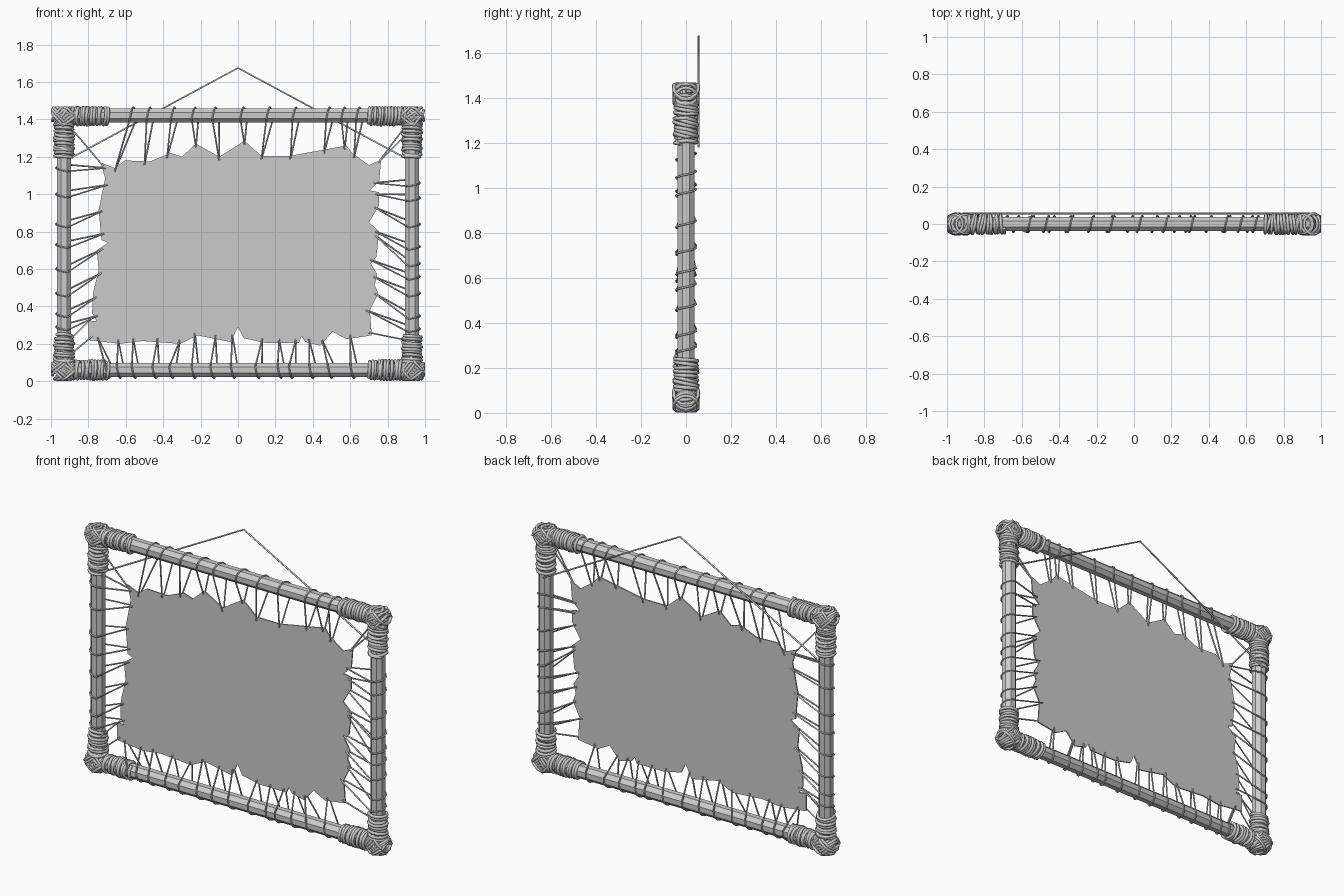
import bpy, bmesh, math, random
from mathutils import Vector

if "Cube" in bpy.data.objects:
    bpy.data.objects.remove(bpy.data.objects["Cube"])

random.seed(4)
XB, ZT, ZB = 0.93, 1.42, 0.06      # bar centre lines
R = 0.041                          # bar radius


def cords(name, paths, radius, closed=False):
    """One mesh of thin four-sided cords following the given point paths."""
    cu = bpy.data.curves.new(name, 'CURVE')
    cu.dimensions = '3D'
    cu.bevel_depth = radius
    cu.bevel_resolution = 1
    cu.use_fill_caps = True
    for pts in paths:
        sp = cu.splines.new('POLY')
        sp.points.add(len(pts) - 1)
        for p, q in zip(sp.points, pts):
            p.co = (*q, 1)
        sp.use_cyclic_u = closed
    ob = bpy.data.objects.new(name, cu)
    bpy.context.collection.objects.link(ob)
    bpy.ops.object.select_all(action='DESELECT')
    ob.select_set(True)
    bpy.context.view_layer.objects.active = ob
    bpy.ops.object.convert(target='MESH')
    return ob


def bar(name, a, b):
    """Octagonal pole with flats facing front and side."""
    a, b = Vector(a), Vector(b)
    d = b - a
    bpy.ops.mesh.primitive_cylinder_add(vertices=8, radius=R, depth=d.length)
    ob = bpy.context.object
    ob.name = name
    for v in ob.data.vertices:
        c, s = math.cos(math.pi / 8), math.sin(math.pi / 8)
        x, y, z = v.co
        v.co = (x * c - y * s, x * s + y * c, z)
    ob.location = (a + b) / 2
    if abs(d.x) > abs(d.z):
        ob.rotation_euler = (0, math.pi / 2, 0)


# Frame poles
bar("top_pole", (-0.96, 0, ZT), (0.96, 0, ZT))
bar("bottom_pole", (-0.96, 0, ZB), (0.96, 0, ZB))
bar("left_pole", (-XB, 0, 0.025), (-XB, 0, 1.45))
bar("right_pole", (XB, 0, 0.025), (XB, 0, 1.45))


def clamp(p):
    return Vector((max(-0.992, min(0.992, p.x)), p.y, max(0.009, min(1.462, p.z))))


def coil(origin, axis, start, end):
    """Untidy winding around a pole."""
    origin, axis = Vector(origin), Vector(axis)
    side = axis.cross(Vector((0, 1, 0)))
    turns = int(abs(end - start) / 0.0165)
    n, pts = 12, []
    for t in range(turns):
        tilt, r = random.uniform(-0.012, 0.012), random.uniform(0.045, 0.052)
        for k in range(n):
            a = 2 * math.pi * k / n
            s = start + (end - start) * (t + k / n) / turns + tilt * math.sin(a)
            pts.append(clamp(origin + axis * s + side * r * math.cos(a)
                             + Vector((0, r * math.sin(a), 0))))
    return pts


def lashing(corner, d):
    """Loops crossing the joint diagonally."""
    corner, d = Vector(corner), Vector(d).normalized()
    e = d.cross(Vector((0, 1, 0)))
    loops = []
    for i in range(6):
        off, skew = -0.04 + 0.016 * i, random.uniform(-0.2, 0.2)
        b = random.uniform(0.048, 0.056)
        loops.append([clamp(corner + e * (off + skew * 0.06 * math.cos(a))
                            + d * 0.07 * math.cos(a) + Vector((0, b * math.sin(a), 0)))
                      for a in [2 * math.pi * k / 14 for k in range(14)]])
    return loops


# Corner bindings
for sx, xn in ((-1, "left"), (1, "right")):
    for sz, z, zn, reach in ((1, ZT, "top", 0.225), (-1, ZB, "bottom", 0.185)):
        c = (sx * XB, 0, z)
        cords(f"{zn}_{xn}_binding", [coil(c, (0, 0, -sz), -0.01, reach),
                                     coil(c, (-sx, 0, 0), 0.03, 0.235)], 0.009)
        cords(f"{zn}_{xn}_lashing", lashing(c, (sx, 0, sz)) + lashing(c, (sx, 0, -sz)),
              0.008, True)

# Stretched hide with ragged edge, (x, z) clockwise from top left
outline = [(-.735, 1.17), (-.66, 1.14), (-.605, 1.18), (-.47, 1.175), (-.36, 1.22),
           (-.30, 1.20), (-.225, 1.27), (-.10, 1.20), (.035, 1.285), (.125, 1.205),
           (.28, 1.205), (.58, 1.26), (.61, 1.22), (.70, 1.155), (.765, 1.185),
           (.755, 1.07), (.705, 1.02), (.755, 1.01), (.755, .94), (.70, .85),
           (.755, .80), (.74, .665), (.71, .63), (.745, .57), (.73, .515), (.75, .47),
           (.705, .38), (.715, .245), (.58, .225), (.505, .265), (.44, .19), (.36, .21),
           (.34, .24), (.325, .205), (.145, .205), (.03, .23), (0, .29), (-.04, .21),
           (-.215, .245), (-.31, .2), (-.51, .215), (-.63, .2), (-.80, .22), (-.80, .325),
           (-.755, .32), (-.78, .365), (-.775, .47), (-.745, .595), (-.755, .70),
           (-.695, .74), (-.73, .755), (-.745, .915), (-.71, 1.085)]
bm = bmesh.new()
face = bm.faces.new([bm.verts.new((x, -0.004, z)) for x, z in outline])
ext = bmesh.ops.extrude_face_region(bm, geom=[face])
for v in ext["geom"]:
    if isinstance(v, bmesh.types.BMVert):
        v.co.y = 0.004
bmesh.ops.recalc_face_normals(bm, faces=bm.faces)
me = bpy.data.meshes.new("hide")
bm.to_mesh(me)
bm.free()
bpy.context.collection.objects.link(bpy.data.objects.new("hide", me))


def edge(t, axis, sign):
    """Outermost hide edge where the given coordinate equals t."""
    hits = []
    for p, q in zip(outline, outline[1:] + outline[:1]):
        if min(p[axis], q[axis]) <= t <= max(p[axis], q[axis]) and p[axis] != q[axis]:
            f = (t - p[axis]) / (q[axis] - p[axis])
            hits.append(p[1 - axis] + f * (q[1 - axis] - p[1 - axis]))
    return sign * max(sign * h for h in hits)


def lace(axis, sign, centre, bar_t, hole_t):
    """Cord from a hole in the hide, around the pole and back."""
    def at(t, o, y):
        return Vector((t, y, o)) if axis == 0 else Vector((o, y, t))
    h = edge(hole_t, axis, sign) - sign * 0.02
    pts = [at(hole_t, h, -0.007)]
    for k in range(9):
        a = -math.pi * 0.62 + math.pi * 1.24 * k / 8
        pts.append(at(bar_t - 0.018 + 0.036 * k / 8,
                      centre + sign * 0.045 * math.cos(a), 0.045 * math.sin(a)))
    return pts + [at(hole_t, h, 0.007)]


# Lacing: (position on pole, hole position on hide)
sides = {
    "top": (0, 1, ZT, [(-.56, -.66), (-.47, -.5), (-.34, -.38), (-.23, -.225), (-.12, -.1),
                       (.03, .035), (.17, .125), (.31, .28), (.49, .46), (.57, .57),
                       (.65, .62)]),
    "bottom": (0, -1, ZB, [(-.69, -.75), (-.63, -.64), (-.55, -.56), (-.44, -.43), (-.35, -.31),
                           (-.23, -.23), (-.13, -.12), (-.02, -.03), (.11, .13),
                           (.23, .22), (.29, .31), (.40, .38), (.50, .45), (.62, .60)]),
    "left": (1, -1, -XB, [(1.0, 1.05), (.84, .91), (.73, .79), (.60, .71), (.47, .58),
                          (.36, .45), (.29, .35), (1.14, 1.14)]),
    "right": (1, 1, XB, [(1.06, 1.06), (.98, 1.0), (.84, .93), (.72, .80), (.63, .78),
                         (.56, .65), (.47, .56), (.35, .47), (.28, .38)]),
}
for name, (axis, sign, centre, spots) in sides.items():
    cords(f"{name}_lacing", [lace(axis, sign, centre, *s) for s in spots], 0.0045)

# Diagonal ties at the hide corners
ties = [(-.72, 1.15, -.89, 1.35), (.75, 1.17, .90, 1.37), (.75, 1.17, .89, 1.31),
        (-.78, .24, -.90, .14), (-.78, .34, -.90, .22), (.70, .26, .90, .22)]
cords("corner_ties", [[Vector((a, -.006, b)), Vector((c, -.03, d))] for a, b, c, d in ties],
      0.0045)

# Hanging cord behind the frame
cords("hanging_cord", [[Vector((-.91, .056, 1.185)), Vector((0, .056, 1.675)),
                        Vector((.91, .056, 1.185))]], 0.005)
